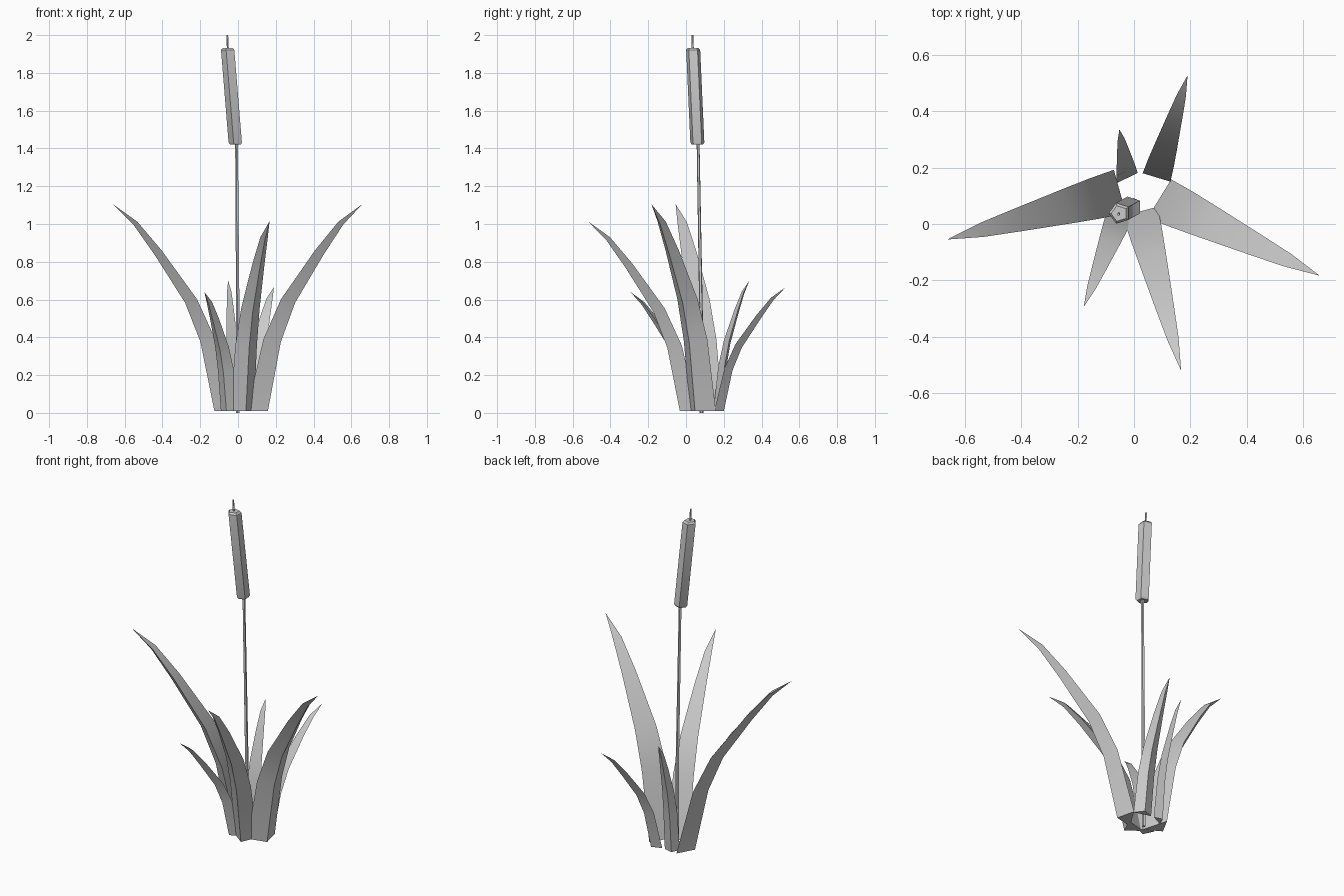
import bpy, bmesh, math
from mathutils import Vector

if "Cube" in bpy.data.objects:
    bpy.data.objects.remove(bpy.data.objects["Cube"])


def loft(name, rings, tip=None):
    """Skin a list of equal-sized rings, cap the base, close to a tip or a cap."""
    bm = bmesh.new()
    loops = [[bm.verts.new(p) for p in ring] for ring in rings]
    n = len(loops[0])
    for a, b in zip(loops, loops[1:]):
        for i in range(n):
            j = (i + 1) % n
            bm.faces.new((a[i], a[j], b[j], b[i]))
    bm.faces.new(loops[0][::-1])
    if tip is not None:
        t = bm.verts.new(tip)
        for i in range(n):
            bm.faces.new((loops[-1][i], loops[-1][(i + 1) % n], t))
    else:
        bm.faces.new(loops[-1])
    bmesh.ops.recalc_face_normals(bm, faces=bm.faces)
    me = bpy.data.meshes.new(name)
    bm.to_mesh(me)
    bm.free()
    ob = bpy.data.objects.new(name, me)
    bpy.context.collection.objects.link(ob)
    bpy.ops.object.select_all(action='DESELECT')
    ob.select_set(True)
    bpy.context.view_layer.objects.active = ob
    bpy.ops.object.shade_smooth_by_angle(angle=math.radians(30))
    return ob


# Leaf profile: outward fraction, height fraction, width fraction, keel fraction, keel drop
PROFILE = [(0.0, 0.0, 1.0, 1.0, 0.0),
           (0.145, 0.345, 0.92, 0.8, 0.012),
           (0.30, 0.54, 0.79, 0.62, 0.018),
           (0.595, 0.775, 0.52, 0.36, 0.022),
           (0.80, 0.915, 0.32, 0.2, 0.014)]


def leaf(name, base, tip, width, depth, yaw=0):
    """Three-sided tapering leaf: flat inner face with an outer keel."""
    z0 = 0.01
    start, end = Vector((*base, z0)), Vector(tip)
    out = Vector((end.x - start.x, end.y - start.y, 0))
    a = math.atan2(out.y, out.x) + math.radians(yaw)
    d = Vector((math.cos(a), math.sin(a), 0))
    side = Vector((-d.y, d.x, 0))
    rings = []
    for f, h, w, k, drop in PROFILE:
        mid = start + out * f + Vector((0, 0, (end.z - z0) * h))
        half = side * (width * w / 2)
        keel = mid + d * (depth * k) - Vector((0, 0, drop))
        rings.append([mid - half, keel, mid + half])
    return loft(name, rings, end)


leaf("right_leaf", (0.09, 0.09), (0.658, -0.183, 1.105), 0.16, 0.08, -6)
leaf("left_leaf", (-0.05, 0.115), (-0.662, -0.055, 1.105), 0.16, 0.078)
leaf("front_leaf", (0.022, 0.045), (0.167, -0.52, 1.015), 0.128, 0.08)
leaf("front_left_leaf", (-0.045, 0.045), (-0.178, -0.294, 0.64), 0.098, 0.045)
leaf("back_right_leaf", (0.08, 0.165), (0.19, 0.527, 0.665), 0.103, 0.037)
leaf("back_left_leaf", (-0.024, 0.163), (-0.052, 0.335, 0.70), 0.082, 0.035, 17)


def ring(x, y, z, r, n=5):
    return [Vector((x + r * math.cos(math.pi + i * math.tau / n),
                    y + r * math.sin(math.pi + i * math.tau / n), z)) for i in range(n)]


# Stalk, seed head and the thin spike above it
loft("stalk", [ring(0.0, 0.082, 0.0, 0.01), ring(0.0, 0.08, 0.5, 0.01),
               ring(-0.007, 0.064, 1.43, 0.008)])
loft("seed_head", [ring(-0.01, 0.06, 1.42, 0.031), ring(-0.011, 0.06, 1.432, 0.039),
                   ring(-0.051, 0.038, 1.922, 0.039), ring(-0.052, 0.037, 1.933, 0.029)])
loft("spike", [ring(-0.053, 0.036, 1.92, 0.006), ring(-0.056, 0.034, 2.0, 0.005)])
